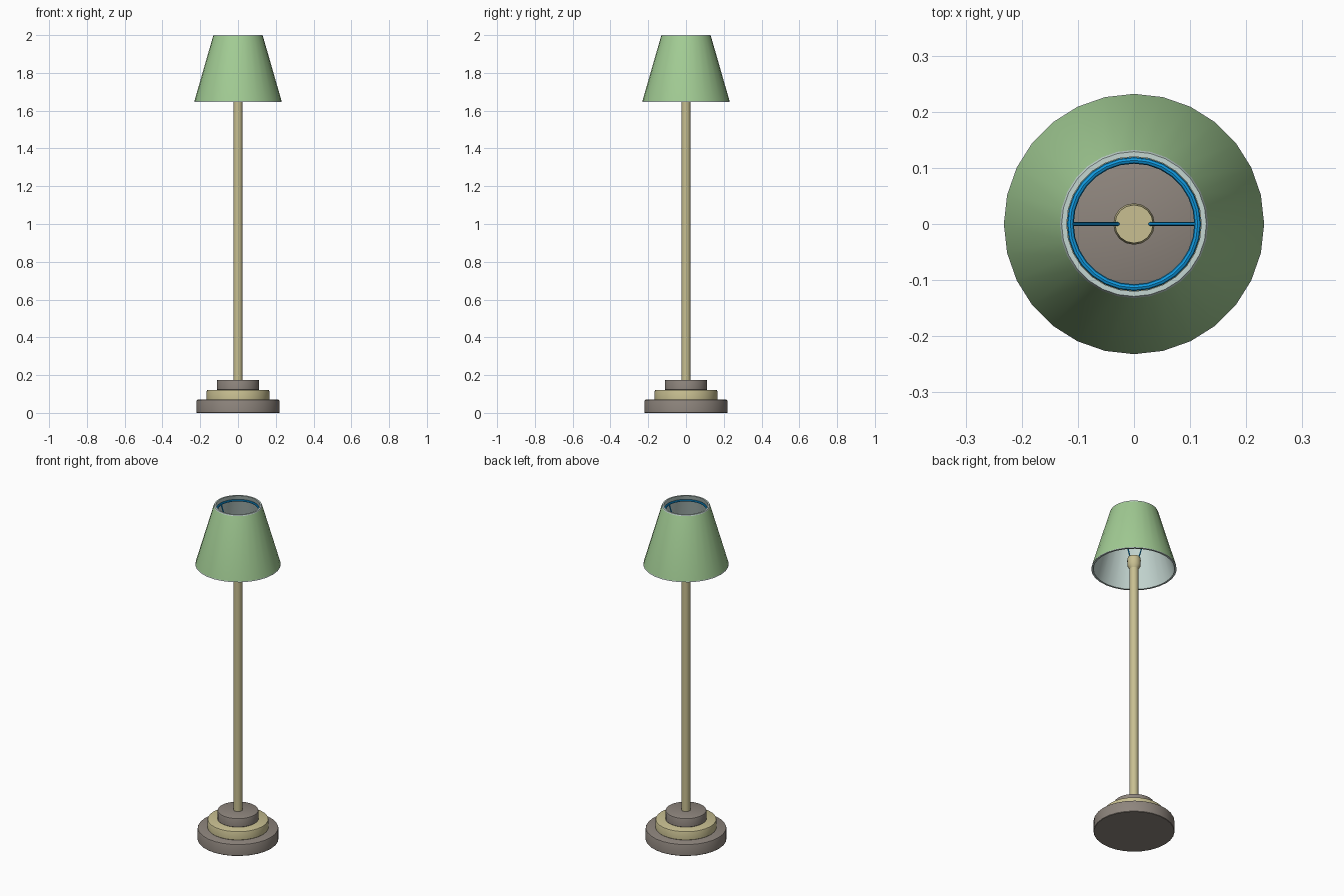
import bpy, bmesh, math
from mathutils import Vector

cube = bpy.data.objects.get("Cube")
if cube:
    bpy.data.objects.remove(cube, do_unlink=True)


def material(name, rgb):
    """Flat material from an sRGB colour given in 0-255."""
    lin = [((c / 255 + 0.055) / 1.055) ** 2.4 for c in rgb] + [1]
    m = bpy.data.materials.new(name)
    m.use_nodes = True
    m.diffuse_color = lin
    m.node_tree.nodes["Principled BSDF"].inputs["Base Color"].default_value = lin
    return m


GREEN = material("shade green", (162, 204, 148))
LINING = material("lining pale grey", (196, 214, 209))
TAN = material("brass tan", (200, 191, 145))
STONE = material("warm grey", (142, 133, 125))
BLUE = material("wire blue", (16, 155, 226))


def finish(bm, name, mats, angle=35):
    bmesh.ops.recalc_face_normals(bm, faces=bm.faces)
    mesh = bpy.data.meshes.new(name)
    bm.to_mesh(mesh)
    bm.free()
    for m in mats:
        mesh.materials.append(m)
    ob = bpy.data.objects.new(name, mesh)
    bpy.context.collection.objects.link(ob)
    bpy.ops.object.select_all(action='DESELECT')
    ob.select_set(True)
    bpy.context.view_layer.objects.active = ob
    bpy.ops.object.shade_smooth_by_angle(angle=math.radians(angle))
    return ob


def lathe(name, profile, mats, sides=28, closed=False, slots=None):
    """Spin (radius, height) points about z; open profiles get end caps."""
    bm = bmesh.new()
    rings = [[bm.verts.new((r * math.cos(2 * math.pi * i / sides),
                            r * math.sin(2 * math.pi * i / sides), z))
              for i in range(sides)] for r, z in profile]
    n = len(rings)
    for k in range(n if closed else n - 1):
        a, b = rings[k], rings[(k + 1) % n]
        for i in range(sides):
            j = (i + 1) % sides
            f = bm.faces.new((a[i], a[j], b[j], b[i]))
            f.material_index = slots[k] if slots else 0
    if not closed:
        bm.faces.new(rings[0])
        bm.faces.new(rings[-1])
    return finish(bm, name, mats)


def disc(name, r, z0, z1, mat, c=0.007):
    """Base tier with a softened upper edge."""
    s = c * 0.3
    lathe(name, [(r - s, z0), (r, z0 + s), (r, z1 - c), (r - s, z1 - s), (r - c, z1)], [mat])


# Stepped base
disc("base_lower_tier", 0.22, 0, 0.07, STONE)
disc("base_middle_tier", 0.166, 0.07, 0.122, TAN)
disc("base_upper_tier", 0.112, 0.122, 0.175, STONE)

# Pole with flared socket on top
lathe("pole", [(0.024, 0.17), (0.024, 1.66)], [TAN], 16)
lathe("socket", [(0.024, 1.645), (0.036, 1.665), (0.037, 1.70), (0.034, 1.715)], [TAN], 16)

# Shade: green outside, pale lining and rims
lathe("lampshade",
      [(0.231, 1.65), (0.132, 1.994), (0.129, 2.0), (0.12, 2.0), (0.221, 1.645), (0.232, 1.645)],
      [GREEN, LINING], closed=True, slots=[0, 1, 1, 1, 1, 1])

# Wire ring near the top of the shade
lathe("support_ring",
      [(0.1135 + 0.006 * math.cos(math.pi * k / 4), 1.975 + 0.006 * math.sin(math.pi * k / 4))
       for k in range(8)], [BLUE], closed=True)

# Two sloping wires from socket to ring
for side, label in ((1, "left"), (-1, "right")):
    a, b = Vector((side * 0.026, 0, 1.705)), Vector((side * 0.111, 0, 1.975))
    bm = bmesh.new()
    bmesh.ops.create_cone(bm, cap_ends=True, segments=8, radius1=0.0035, radius2=0.0035,
                          depth=(b - a).length)
    mat = (b - a).to_track_quat('Z', 'Y').to_matrix().to_4x4()
    mat.translation = (a + b) / 2
    bm.transform(mat)
    finish(bm, label + "_support_wire", [BLUE], 50)
